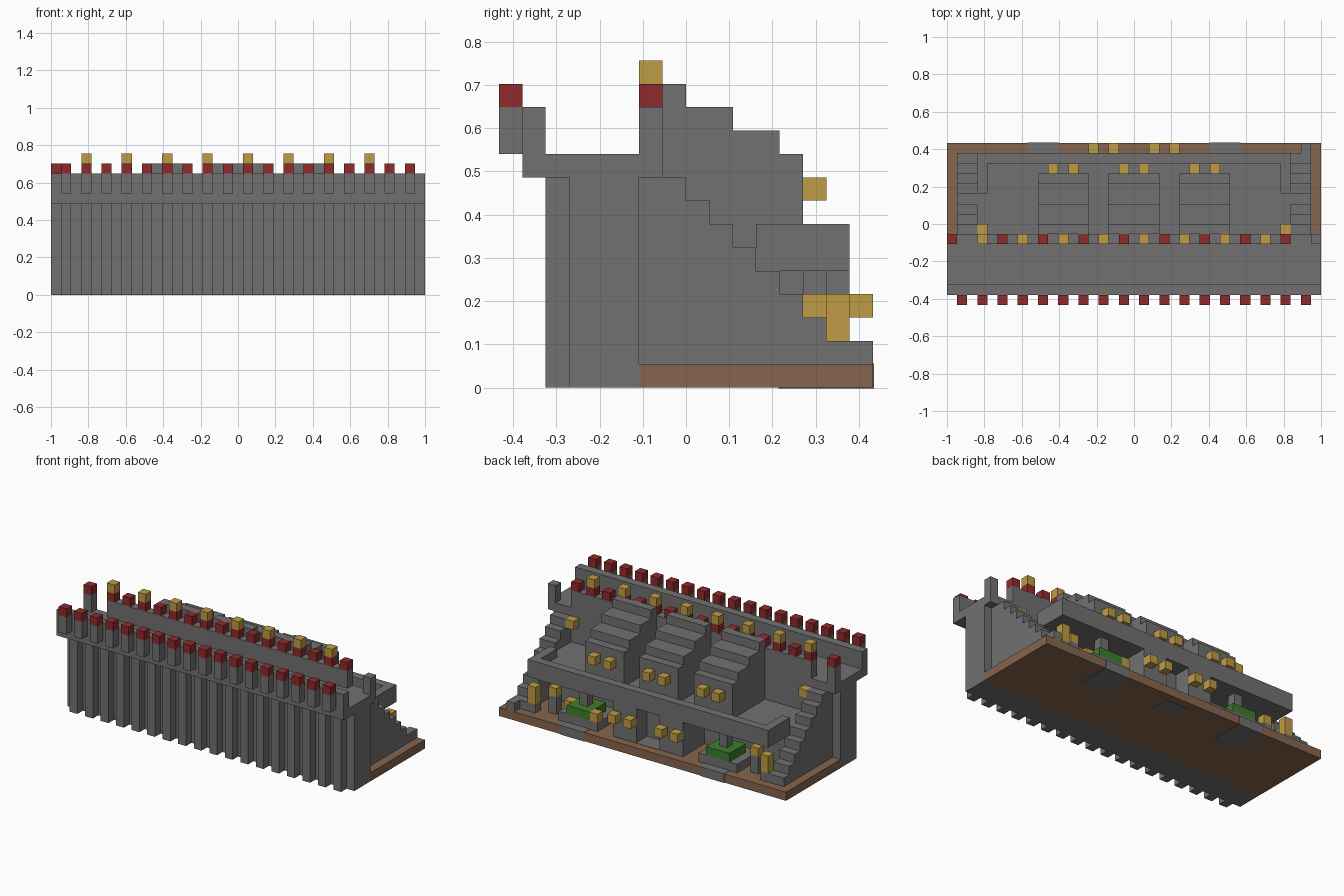
import bpy, bmesh
from mathutils import Vector, Matrix

if "Cube" in bpy.data.objects:
    bpy.data.objects.remove(bpy.data.objects["Cube"])

U = 2 / 37          # size of one block
NX, NY = 37, 16     # footprint in blocks


def material(name, rgb):
    m = bpy.data.materials.new(name)
    m.use_nodes = True
    m.diffuse_color = (*rgb, 1)
    m.node_tree.nodes["Principled BSDF"].inputs["Base Color"].default_value = (*rgb, 1)
    return m


stone = material("stone grey", (0.165, 0.165, 0.165))
earth = material("earth brown", (0.235, 0.13, 0.075))
lamp = material("lamp yellow", (0.52, 0.335, 0.058))
cap = material("cap red", (0.275, 0.024, 0.027))
leaf = material("leaf green", (0.05, 0.2, 0.025))


def part(name, mat, boxes, grow=0.0):
    """One object from boxes given as block ranges (x0, x1, y0, y1, z0, z1)."""
    bm = bmesh.new()
    for x0, x1, y0, y1, z0, z1 in boxes:
        size = Vector((x1 - x0, y1 - y0, z1 - z0)) * U + Vector((grow,) * 3) * 2
        mid = Vector((x0 + x1 - NX, y0 + y1 - NY, z0 + z1)) * U / 2
        bmesh.ops.create_cube(bm, size=1, matrix=Matrix.Translation(mid) @ Matrix.Diagonal((*size, 1)))
    mesh = bpy.data.meshes.new(name)
    bm.to_mesh(mesh)
    bm.free()
    mesh.materials.append(mat)
    obj = bpy.data.objects.new(name, mesh)
    bpy.context.collection.objects.link(obj)
    return obj


def block(x, y, z):
    return (x, x + 1, y, y + 1, z, z + 1)


def both(boxes):
    """Add the mirror image of each box across the middle."""
    return boxes + [(NX - b[1], NX - b[0], *b[2:]) for b in boxes]


# Ground and paving
part("ground", earth, [(0, NX, 6, 16, 0, 1)])
part("paving", stone, both([(8, 11, 12, 16, 0, 1)]) + [(17, 20, 13, 15, 0, 1)], 0.002)

# Outer wall with ribs, walkway and parapet
part("outer_wall", stone, [(0, NX, 3, 6, 0, 9)])
odd = range(1, NX - 1, 2)
part("wall_ribs", stone, [(x, x + 1, 2, 3, 0, 9) for x in odd])
part("walkway", stone, [(0, NX, 1, 7, 9, 10)])
part("front_parapet", stone, [(0, NX, 1, 2, 10, 12)])
part("battlements", stone, [(x, x + 1, 0, 1, 10, 12) for x in odd])
part("battlement_caps", cap, [block(x, 0, 12) for x in odd])

# Inner parapet, end posts, caps and lamps
part("inner_parapet", stone, [(3, 34, 6, 7, 10, 12)])
part("end_posts", stone, both([(0, 1, 6, 7, 10, 12)]))
part("inner_caps", cap, [block(x, 6, 12) for x in [0, *range(3, 34, 2)]])
part("parapet_lamps", lamp, [block(x, 6, 13) for x in range(3, 32, 4)])
part("wall_lamps", lamp, both([block(3, 7, 8)]))

# Core behind the outer wall, and the terrace floor
part("inner_wall", stone, [(1, 36, 6, 7, 1, 9)])
part("lower_back_wall", stone, [(3, 34, 7, 11, 1, 5)])
part("terrace_floor", stone, [(3, 34, 7, 15, 5, 6)])
part("terrace_rail", stone, [(3, 34, 14, 15, 6, 7)])
part("rail_arms", stone, both([(3, 4, 11, 14, 6, 7)]))

# Side stairs
part("side_stairs", stone, both([(1, 3, y, y + 1, 1, 16 - y) for y in range(7, 15)]))
part("stair_foot", stone, [block(35, 15, 1)])

# Three seating stands with lamp pairs
steps = [(7, 8, 13), (8, 10, 12), (10, 12, 11), (12, 13, 10)]
for i, x in enumerate((9, 16, 23)):
    part(f"stand_{i + 1}", stone, [(x, x + 5, a, b, 6, top) for a, b, top in steps])
    part(f"stand_lamps_{i + 1}", lamp, [block(x + 1, 13, 8), block(x + 3, 13, 8)])

# Piers under the terrace, recessed centre wall and pier lamps
part("piers", stone, both([(14, 17, 11, 15, 1, 5)]))
part("centre_recess", stone, [(17, 20, 11, 13, 1, 5)])
part("pier_lamps", lamp, both([block(14, 15, 3), block(16, 15, 3)]))

# Planters in the side bays
part("planter_bases", stone, both([(7, 12, 11, 15, 1, 2)]))
part("planter_greens", leaf, both([(8, 11, 12, 15, 2, 3)]))
part("planter_posts", stone, both([(9, 10, 13, 14, 3, 5)]))
part("planter_lamps", lamp, [block(25, 14, 2), block(29, 13, 2)])

# Corner lamps on small plinths
part("corner_plinths", stone, both([block(3, 14, 1), block(5, 13, 1)]))
part("corner_lamps", lamp, both([block(3, 14, 2), block(3, 14, 3), block(5, 13, 3)]))
part("corner_lamp_stems", stone, both([block(5, 13, 2)]))
